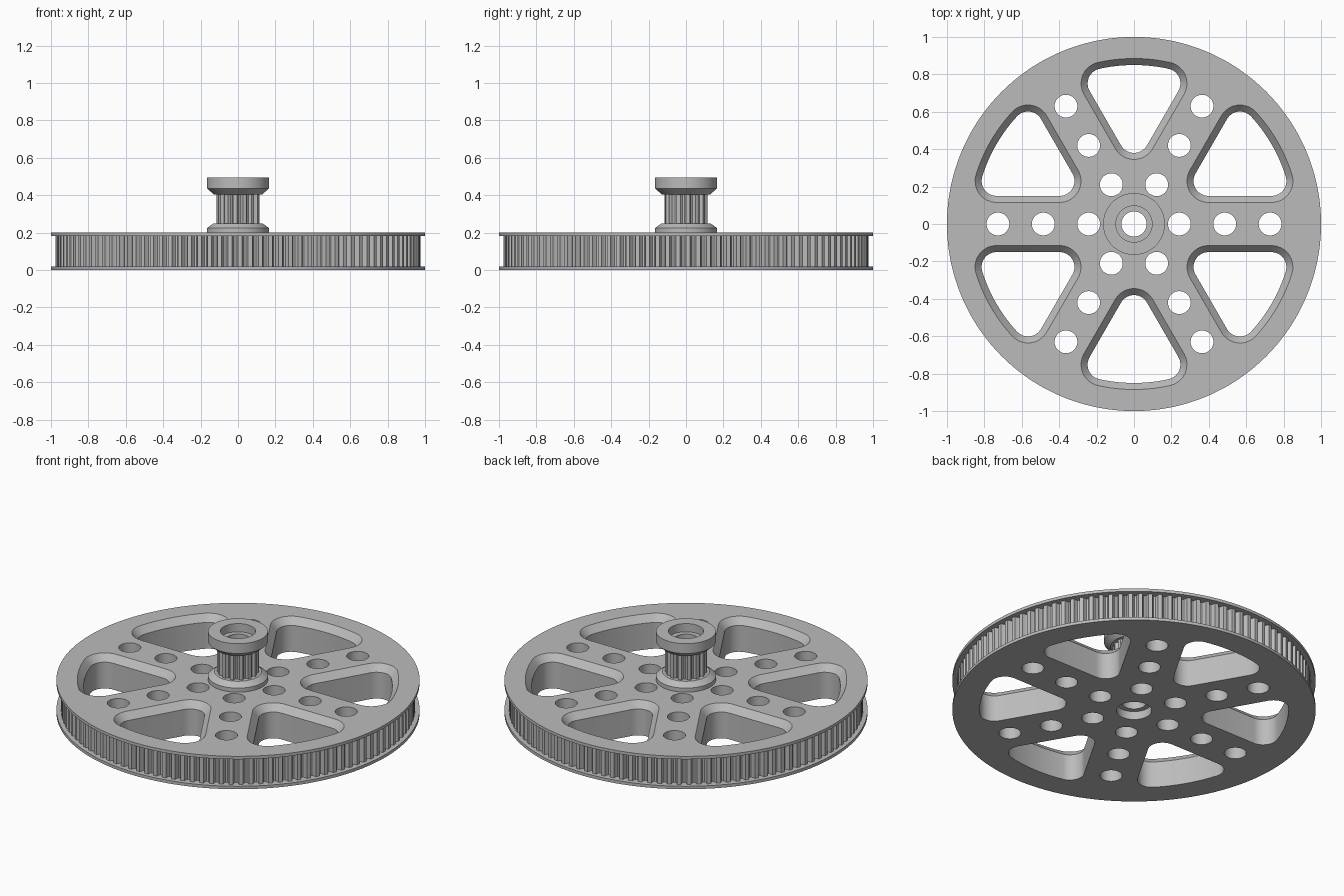
import bpy, bmesh, math
from math import cos, sin, pi, asin

if "Cube" in bpy.data.objects:
    bpy.data.objects.remove(bpy.data.objects["Cube"])

grey = bpy.data.materials.new("light grey")
grey.use_nodes = True
grey.diffuse_color = (0.5, 0.5, 0.5, 1)
grey.node_tree.nodes["Principled BSDF"].inputs["Base Color"].default_value = (0.5, 0.5, 0.5, 1)


def loft(name, rings):
    """Skin closed rings of equal point count, bottom to top, and cap both ends."""
    bm = bmesh.new()
    loops = [[bm.verts.new(p) for p in ring] for ring in rings]
    n = len(loops[0])
    for low, high in zip(loops, loops[1:]):
        for i in range(n):
            j = (i + 1) % n
            bm.faces.new((low[i], low[j], high[j], high[i]))
    bm.faces.new(loops[0][::-1])
    bm.faces.new(loops[-1])
    bmesh.ops.recalc_face_normals(bm, faces=bm.faces)
    mesh = bpy.data.meshes.new(name)
    bm.to_mesh(mesh)
    bm.free()
    mesh.materials.append(grey)
    obj = bpy.data.objects.new(name, mesh)
    bpy.context.collection.objects.link(obj)
    return obj


def circle(radius, z, n, cx=0, cy=0):
    return [(cx + radius * cos(2 * pi * i / n), cy + radius * sin(2 * pi * i / n), z)
            for i in range(n)]


# Each tooth: flat tip, sloped flank, flat root, sloped flank
TOOTH = ((0, 1), (0.2, 1), (0.4, 1), (0.5, 0.3), (0.6, 0), (0.8, 0), (0.9, 0.3))


def gear(teeth, tip, root, z):
    points = []
    for t in range(teeth):
        for part, height in TOOTH:
            a = 2 * pi * (t + part) / teeth
            r = root + (tip - root) * height
            points.append((r * cos(a), r * sin(a), z))
    return points


def pocket(radius, z, angle):
    """Rounded wedge between two spokes, grown by radius around a core shape."""
    reach, offset = 0.77, 0.23
    corner = pi / 6 - asin(offset / reach)

    def arc(cx, cy, r, start, end, steps):
        return [(cx + r * cos(start + (end - start) * k / steps),
                 cy + r * sin(start + (end - start) * k / steps)) for k in range(steps + 1)]

    x, y = reach * cos(corner), reach * sin(corner)
    flat = arc(x, -y, radius, -pi / 3, -corner, 8)
    flat += arc(0, 0, reach + radius, -corner, corner, 12)[1:-1]
    flat += arc(x, y, radius, corner, pi / 3 + pi / 3 - pi / 3 + pi / 3, 8)
    flat += arc(2 * offset, 0, radius, 2 * pi / 3, 4 * pi / 3, 12)
    flat += arc(x, -y, radius, -2 * pi / 3, -pi / 3, 6)[:-1]
    return [(px * cos(angle) - py * sin(angle), px * sin(angle) + py * cos(angle), z)
            for px, py in flat]


def cut(target, cutters):
    """Subtract the cutters, then remove them."""
    for c in cutters:
        c.hide_render = True
        mod = target.modifiers.new("cut", "BOOLEAN")
        mod.operation, mod.solver, mod.object = "DIFFERENCE", "EXACT", c
        bpy.context.view_layer.objects.active = target
        bpy.ops.object.modifier_apply(modifier=mod.name)
        bpy.data.objects.remove(c)


def smooth(obj):
    bpy.ops.object.select_all(action="DESELECT")
    obj.select_set(True)
    bpy.context.view_layer.objects.active = obj
    bpy.ops.object.shade_smooth_by_angle(angle=math.radians(25))


def bore():
    """Shaft hole with a bearing seat at each end."""
    steps = ((0.097, -0.1), (0.097, 0.05), (0.067, 0.05),
             (0.067, 0.445), (0.097, 0.445), (0.097, 0.6))
    return loft("bore_cutter", [circle(r, z, 64) for r, z in steps])


# Large wheel: toothed rim between two thin flanges
TEETH = 112
count = TEETH * len(TOOTH)
wheel = loft("large_wheel", [
    circle(1, 0, count), circle(1, 0.018, count),
    gear(TEETH, 0.975, 0.95, 0.018), gear(TEETH, 0.975, 0.95, 0.182),
    circle(1, 0.182, count), circle(1, 0.2, count)])

# Chamfered pockets between the spokes, and three holes along each spoke
cutters = [bore()]
for k in range(6):
    a = pi / 6 + k * pi / 3
    cutters.append(loft("pocket_cutter", [
        pocket(r, z, a) for r, z in
        ((0.08, -0.1), (0.08, 0.16), (0.115, 0.2), (0.115, 0.3))]))
    s = k * pi / 3
    for step in (1, 2, 3):
        d = 0.2425 * step
        cutters.append(loft("hole_cutter", [
            circle(0.061, z, 40, d * cos(s), d * sin(s)) for z in (-0.1, 0.3)]))
cut(wheel, cutters)
smooth(wheel)

# Small pulley: toothed barrel between two tapered flanges
TEETH = 14
count = TEETH * len(TOOTH)
pulley = loft("small_pulley", [
    circle(0.165, 0.2, count), circle(0.165, 0.225, count), circle(0.13, 0.25, count),
    gear(TEETH, 0.115, 0.1, 0.25), gear(TEETH, 0.115, 0.1, 0.405),
    circle(0.13, 0.405, count), circle(0.165, 0.435, count), circle(0.165, 0.495, count)])
cut(pulley, [bore()])
smooth(pulley)
